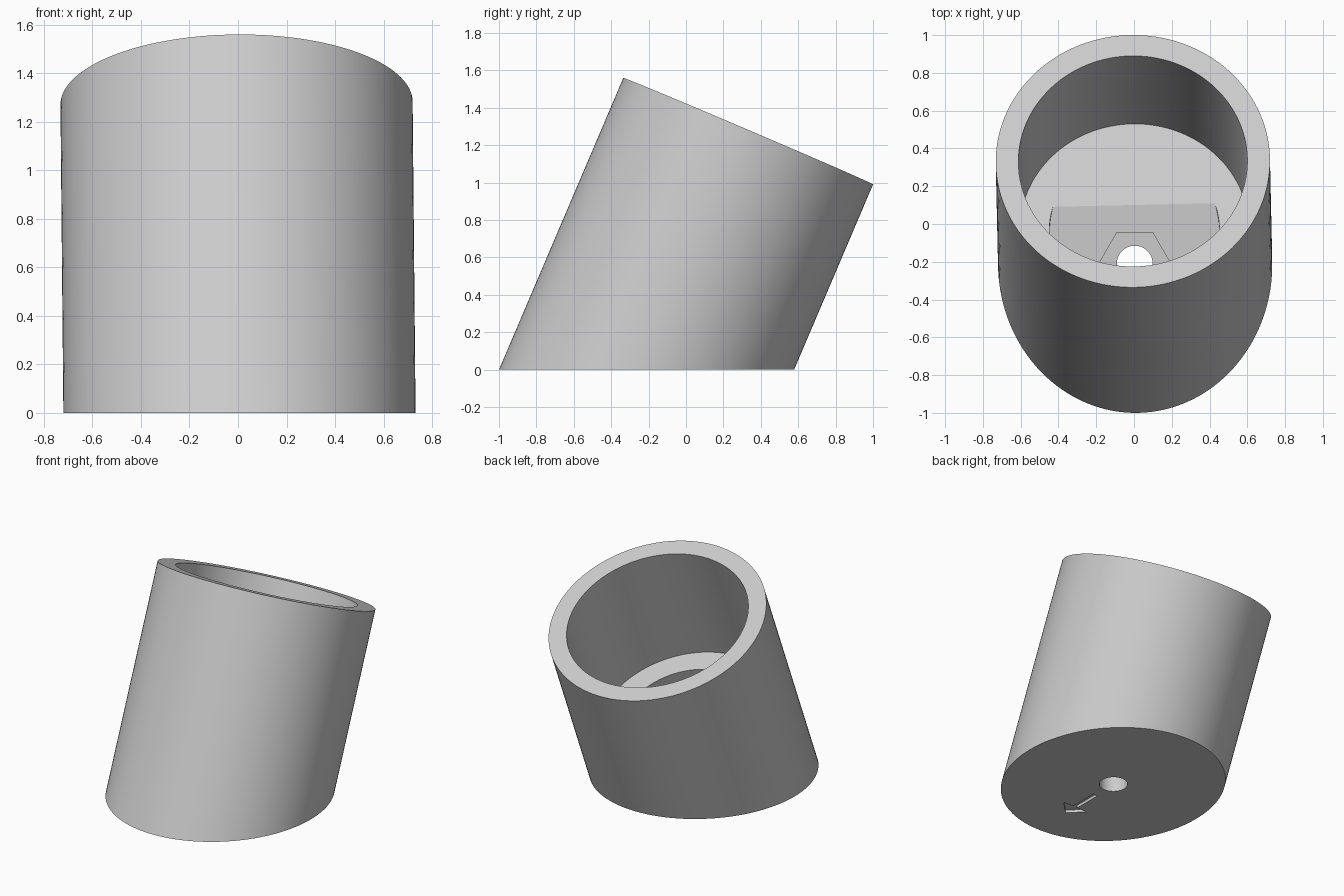
import bpy
import bmesh
import math
from mathutils import Vector, Matrix

cube = bpy.data.objects.get("Cube")
if cube:
    bpy.data.objects.remove(cube, do_unlink=True)

# Leaning axis of the cup, measured downward from the rim centre
RIM = Vector((-0.006, 0.3325, 1.275))
AXIS = Vector((-0.0087, 0.392, 0.92)).normalized()
HOLE = Vector((0.004, -0.21, 0))

grey = bpy.data.materials.new("light_grey")
grey.use_nodes = True
grey.diffuse_color = (0.6, 0.6, 0.6, 1)
grey.node_tree.nodes["Principled BSDF"].inputs["Base Color"].default_value = (0.6, 0.6, 0.6, 1)


def finish(name, bm):
    bmesh.ops.recalc_face_normals(bm, faces=bm.faces)
    mesh = bpy.data.meshes.new(name)
    bm.to_mesh(mesh)
    bm.free()
    mesh.materials.append(grey)
    obj = bpy.data.objects.new(name, mesh)
    bpy.context.collection.objects.link(obj)
    return obj


def leaning_cylinder(name, radius, start, end, floor=None):
    """Cylinder along the leaning axis, optionally cut flat at a height."""
    bm = bmesh.new()
    centre = RIM - AXIS * (start + end) / 2
    turn = AXIS.to_track_quat('Z', 'Y').to_matrix().to_4x4()
    bmesh.ops.create_cone(bm, cap_ends=True, segments=128, radius1=radius,
                          radius2=radius, depth=end - start,
                          matrix=Matrix.Translation(centre) @ turn)
    if floor is not None:
        cut = bmesh.ops.bisect_plane(bm, geom=bm.verts[:] + bm.edges[:] + bm.faces[:],
                                     plane_co=(0, 0, floor), plane_no=(0, 0, 1),
                                     clear_inner=True)
        edges = [e for e in cut["geom_cut"] if isinstance(e, bmesh.types.BMEdge)]
        bmesh.ops.contextual_create(bm, geom=edges)
    return finish(name, bm)


def upright_prism(name, points, low, high):
    """Vertical prism over an outline placed around the screw hole."""
    bm = bmesh.new()
    face = bm.faces.new([bm.verts.new(HOLE + Vector((x, y, low))) for x, y in points])
    up = bmesh.ops.extrude_face_region(bm, geom=[face])
    verts = [v for v in up["geom"] if isinstance(v, bmesh.types.BMVert)]
    bmesh.ops.translate(bm, verts=verts, vec=(0, 0, high - low))
    return finish(name, bm)


def ring(radius, sides):
    return [(radius * math.cos(math.tau * i / sides), radius * math.sin(math.tau * i / sides))
            for i in range(sides)]


# Solid leaning body with a flat base
body = leaning_cylinder("leaning_cup", 0.726, 0, 2.2, floor=0)

# Arrow outline engraved under the base, pointing to the front
half = [(0.018, -0.19), (0.018, -0.4), (0.1, -0.4)]
arrow = half + [(0, -0.5)] + [(-x, y) for x, y in reversed(half)]

cutters = [
    leaning_cylinder("bore_cutter", 0.606, -0.2, 0.918),
    leaning_cylinder("recess_cutter", 0.45, 0.6, 2.2, floor=0.376),
    upright_prism("nut_pocket_cutter", ring(0.19, 6), 0.2, 0.45),
    upright_prism("screw_hole_cutter", ring(0.095, 48), -0.2, 0.4),
    upright_prism("arrow_cutter", arrow, -0.1, 0.02),
]

# Carve every pocket, then discard the cutters
bpy.ops.object.select_all(action='DESELECT')
body.select_set(True)
bpy.context.view_layer.objects.active = body
for cutter in cutters:
    cutter.hide_render = True
    mod = body.modifiers.new(cutter.name, 'BOOLEAN')
    mod.operation = 'DIFFERENCE'
    mod.solver = 'EXACT'
    mod.object = cutter
    bpy.ops.object.modifier_apply(modifier=mod.name)
    bpy.data.objects.remove(cutter, do_unlink=True)

bpy.ops.object.shade_smooth_by_angle(angle=math.radians(20))
